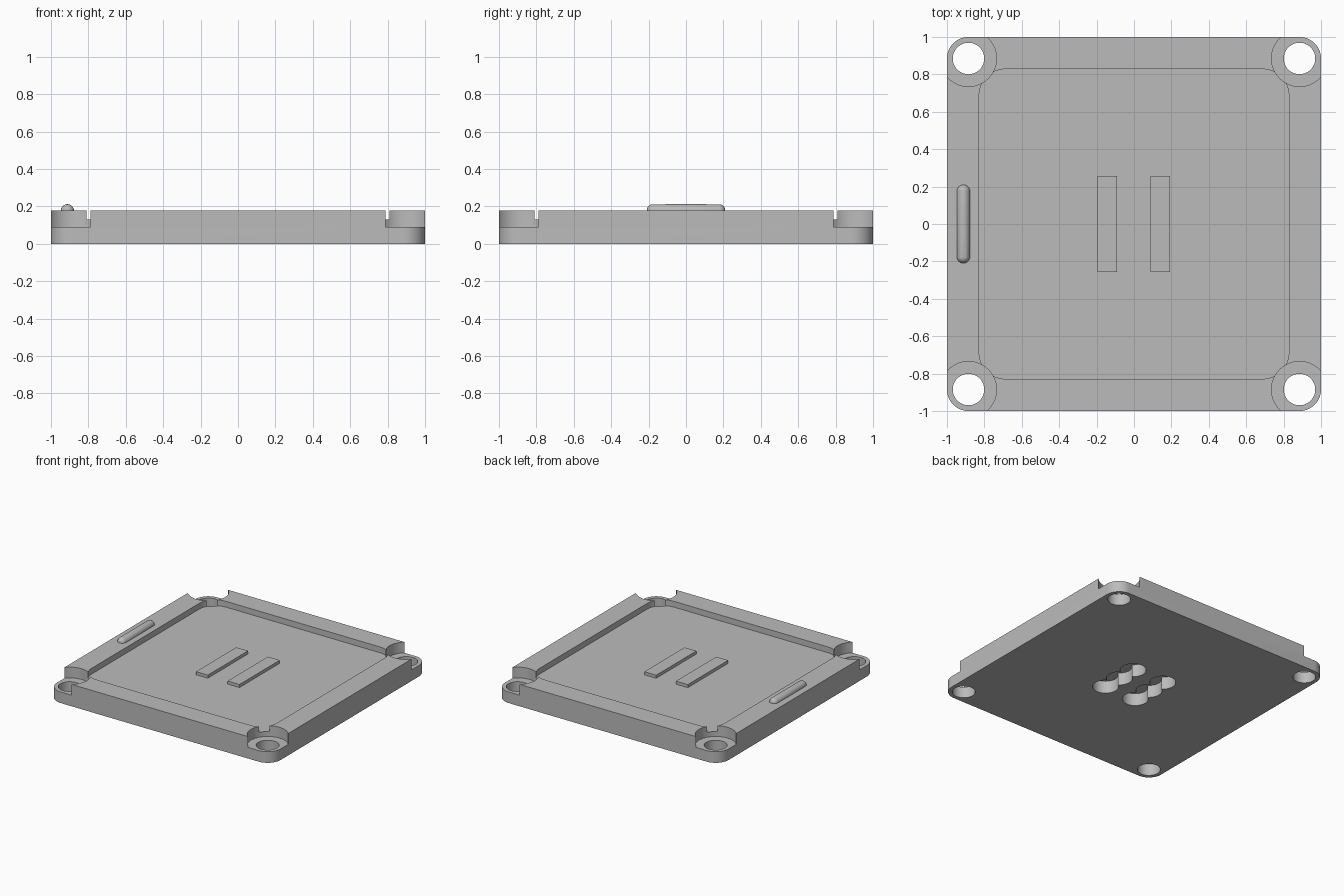
import bpy, bmesh, math

cube = bpy.data.objects.get("Cube")
if cube:
    bpy.data.objects.remove(cube, do_unlink=True)

gray = bpy.data.materials.new("matte gray")
gray.use_nodes = True
COLOR = (0.5, 0.5, 0.5, 1)
gray.diffuse_color = COLOR
gray.node_tree.nodes["Principled BSDF"].inputs["Base Color"].default_value = COLOR

HOLE = 0.885      # corner hole centre
RIM_Z = 0.177     # top of the rim
FLOOR_Z = 0.13    # tray floor
LEDGE_Z = 0.09    # corner ledges


def rounded_outline(hx, hy, r, steps=16):
    points = []
    for q, (sx, sy) in enumerate([(1, 1), (-1, 1), (-1, -1), (1, -1)]):
        for i in range(steps + 1):
            a = math.pi / 2 * (q + i / steps)
            points.append((sx * (hx - r) + r * math.cos(a), sy * (hy - r) + r * math.sin(a)))
    return points


def circle(r, n=64):
    return [(r * math.cos(math.tau * i / n), r * math.sin(math.tau * i / n)) for i in range(n)]


def prism(name, outline, z0, z1, at=(0, 0)):
    bm = bmesh.new()
    face = bm.faces.new([bm.verts.new((x + at[0], y + at[1], z0)) for x, y in outline])
    top = bmesh.ops.extrude_face_region(bm, geom=[face])["geom"]
    bmesh.ops.translate(bm, vec=(0, 0, z1 - z0), verts=[v for v in top if isinstance(v, bmesh.types.BMVert)])
    bmesh.ops.recalc_face_normals(bm, faces=bm.faces)
    mesh = bpy.data.meshes.new(name)
    bm.to_mesh(mesh)
    bm.free()
    mesh.materials.append(gray)
    obj = bpy.data.objects.new(name, mesh)
    bpy.context.collection.objects.link(obj)
    return obj


def smooth(obj):
    bpy.ops.object.select_all(action="DESELECT")
    obj.select_set(True)
    bpy.context.view_layer.objects.active = obj
    bpy.ops.object.shade_smooth_by_angle(angle=math.radians(30))


def carve(target, cutter):
    mod = target.modifiers.new(cutter.name, "BOOLEAN")
    mod.operation = "DIFFERENCE"
    mod.solver = "EXACT"
    mod.object = cutter
    bpy.context.view_layer.objects.active = target
    bpy.ops.object.modifier_apply(modifier=mod.name)
    bpy.data.objects.remove(cutter, do_unlink=True)


# Tray with a shallow rounded pocket
tray = prism("tray", rounded_outline(1, 1, 0.115), 0, RIM_Z)
carve(tray, prism("pocket_cutter", rounded_outline(0.828, 0.828, 0.14), FLOOR_Z, 0.4))

# Corner ledges and screw holes
for sx in (-1, 1):
    for sy in (-1, 1):
        at = (sx * HOLE, sy * HOLE)
        carve(tray, prism("ledge_cutter", circle(0.15), LEDGE_Z, 0.4, at))
        carve(tray, prism("hole_cutter", circle(0.084), -0.1, 0.4, at))

# Rows of overlapping round sockets underneath, each below a raised bar
for side, x in (("right", -0.143), ("left", 0.14)):
    for i in (-1, 0, 1):
        carve(tray, prism("socket_cutter", circle(0.095), -0.1, 0.1, (x, i * 0.157)))
    bar = [(-0.053, -0.257), (0.053, -0.257), (0.053, 0.257), (-0.053, 0.257)]
    prism(side + "_bar", bar, FLOOR_Z - 0.01, FLOOR_Z + 0.025, (x, 0))
smooth(tray)

# Round-ended grip ridge on the right rim
bm = bmesh.new()
bmesh.ops.create_uvsphere(bm, u_segments=32, v_segments=16, radius=0.035)
for v in bm.verts:
    if abs(v.co.y) > 0.0001:
        v.co.y += math.copysign(0.175, v.co.y)
# Spread the middle ring into a straight run
bmesh.ops.bisect_plane(bm, geom=bm.verts[:] + bm.edges[:] + bm.faces[:],
                       plane_co=(0, 0, 0), plane_no=(0, 1, 0))
for v in bm.verts:
    if abs(v.co.y) < 0.0001:
        flat = math.hypot(v.co.x, v.co.z)
        if flat > 0.0001:
            v.co.x *= 0.035 / flat
            v.co.z *= 0.035 / flat
mesh = bpy.data.meshes.new("grip_ridge")
bm.to_mesh(mesh)
bm.free()
mesh.materials.append(gray)
ridge = bpy.data.objects.new("grip_ridge", mesh)
ridge.location = (-0.912, 0, RIM_Z)
bpy.context.collection.objects.link(ridge)
smooth(ridge)
